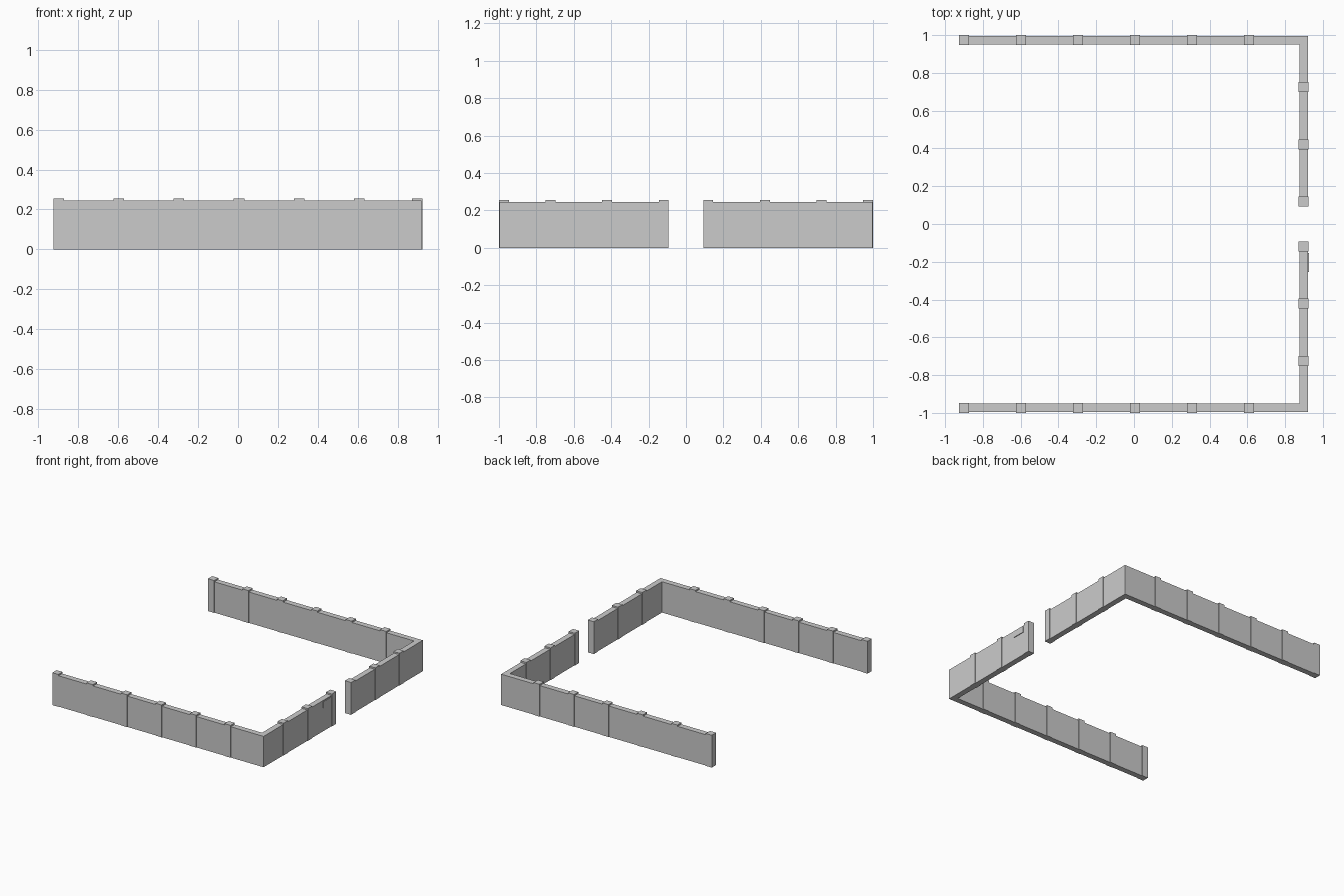
import bpy

if "Cube" in bpy.data.objects:
    bpy.data.objects.remove(bpy.data.objects["Cube"])

WALL_H, POST_H = 0.244, 0.256
POST = 0.053          # post side length
LIP = 0.004           # how far posts stand proud of the wall
X0, X1 = -0.926, 0.925


def box(name, x, y, z):
    """Axis-aligned box from (min, max) ranges."""
    verts = [(a, b, c) for a in x for b in y for c in z]
    faces = [(0, 1, 3, 2), (4, 6, 7, 5), (0, 4, 5, 1),
             (2, 3, 7, 6), (0, 2, 6, 4), (1, 5, 7, 3)]
    mesh = bpy.data.meshes.new(name)
    mesh.from_pydata(verts, [], faces)
    obj = bpy.data.objects.new(name, mesh)
    bpy.context.collection.objects.link(obj)
    return obj


def span(a, b):
    return (min(a, b), max(a, b))


def post(name, cx, cy):
    h = POST / 2
    return box(name, (cx - h, cx + h), (cy - h, cy + h), (0, POST_H))


side_x = X1 - POST / 2
for s, label in ((-1, "front"), (1, "back")):
    # Long wall, stopping against the gate-side wall
    box(label + "_wall", (X0 + LIP, X1 - POST + LIP),
        span(s * (1 - LIP), s * (1 - POST + LIP)), (0, WALL_H))
    # Gate-side wall with the opening in the middle
    box(label + "_gate_wall", (X1 - POST + LIP, X1 - LIP),
        span(s * (1 - LIP), s * 0.095), (0, WALL_H))
    # Posts along the long wall
    for i in range(6):
        post(f"{label}_post_{i}", X0 + POST / 2 + i * 0.3015, s * (1 - POST / 2))
    # Posts along the gate side
    for i in range(3):
        post(f"{label}_gate_post_{i}", side_x, s * (0.119 + i * 0.303))

# Small plaque beside the gate
box("plaque", (X1 - LIP - 0.002, X1 + 0.001), (-0.254, -0.153), (0.187, 0.236))
